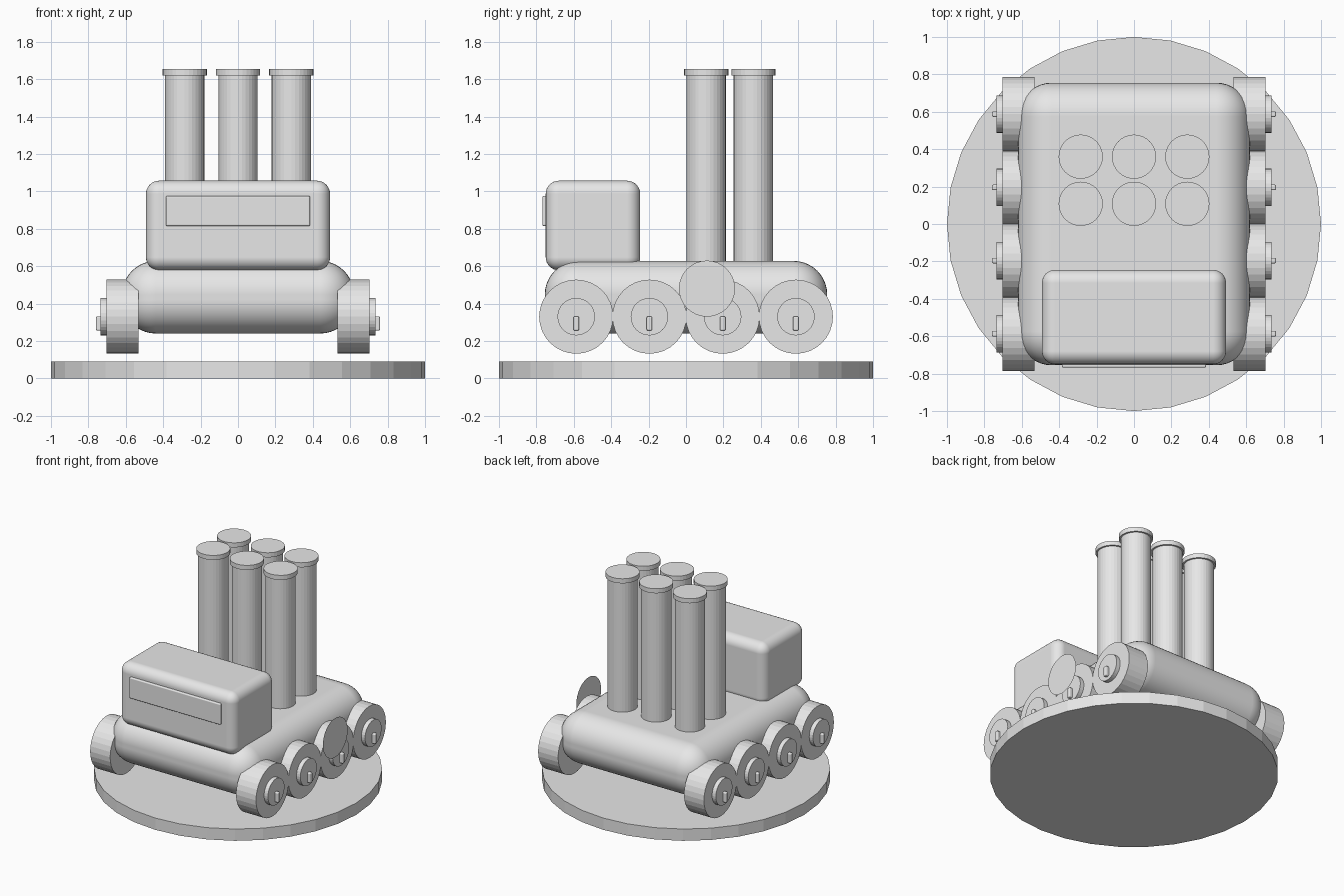
import bpy
import math

cube = bpy.data.objects.get("Cube")
if cube:
    bpy.data.objects.remove(cube, do_unlink=True)

# One plain grey for the whole model
GREY = (0.8, 0.8, 0.8, 1.0)
grey = bpy.data.materials.new("light_grey")
grey.use_nodes = True
grey.diffuse_color = GREY
grey.node_tree.nodes["Principled BSDF"].inputs["Base Color"].default_value = GREY


def finish(name):
    ob = bpy.context.object
    ob.name = name
    ob.data.name = name
    ob.data.materials.clear()
    ob.data.materials.append(grey)
    return ob


def upright(name, radius, x, y, z0, z1):
    """Standing faceted cylinder."""
    bpy.ops.mesh.primitive_cylinder_add(
        vertices=32, radius=radius, depth=z1 - z0, location=(x, y, (z0 + z1) / 2))
    return finish(name)


def axle_disc(name, radius, x0, x1, y, z):
    """Faceted cylinder lying along x."""
    bpy.ops.mesh.primitive_cylinder_add(
        vertices=32, radius=radius, depth=abs(x1 - x0),
        location=((x0 + x1) / 2, y, z), rotation=(0, math.pi / 2, 0))
    return finish(name)


def rounded_box(name, low, high, radius, segments):
    """Box between two corners with smooth rounded edges."""
    bpy.ops.mesh.primitive_cube_add(
        size=1, location=[(a + b) / 2 for a, b in zip(low, high)])
    ob = finish(name)
    ob.scale = [b - a for a, b in zip(low, high)]
    bpy.ops.object.transform_apply(location=False, rotation=False, scale=True)
    bpy.ops.object.shade_smooth()
    bevel = ob.modifiers.new("rounding", "BEVEL")
    bevel.width = radius
    bevel.segments = segments
    bevel.limit_method = "NONE"
    bevel.harden_normals = True
    return ob


# Display base
upright("base", 1.0, 0, 0, 0, 0.09)

# Hull, cabin and front window plate
rounded_box("hull", (-0.62, -0.755, 0.24), (0.62, 0.755, 0.628), 0.18, 10)
rounded_box("cabin", (-0.492, -0.75, 0.578), (0.492, -0.245, 1.057), 0.07, 8)
rounded_box("cabin_window", (-0.385, -0.768, 0.815), (0.385, -0.73, 0.975), 0.008, 3)

# Two rows of three capped tubes
for y in (0.108, 0.36):
    for x in (-0.285, 0, 0.285):
        upright("tube", 0.105, x, y, 0.58, 1.62)
        upright("tube_cap", 0.118, x, y, 1.62, 1.655)

# Four wheels a side, each with a hub and a small valve pin
for side, word in ((1, "left"), (-1, "right")):
    for i in range(4):
        y = -0.587 + i * 0.3915
        axle_disc(word + "_wheel", 0.198, side * 0.533, side * 0.702, y, 0.33)
        axle_disc(word + "_hub", 0.1, side * 0.69, side * 0.734, y, 0.33)
        xs = sorted((side * 0.715, side * 0.759))
        rounded_box(word + "_valve_pin", (xs[0], y - 0.015, 0.255),
                    (xs[1], y + 0.015, 0.332), 0.008, 3)

# Thin round plate on the left flank
bpy.ops.mesh.primitive_circle_add(
    vertices=32, radius=0.15, fill_type="NGON",
    location=(0.745, 0.112, 0.48), rotation=(0, math.pi / 2, 0))
finish("side_plate")
